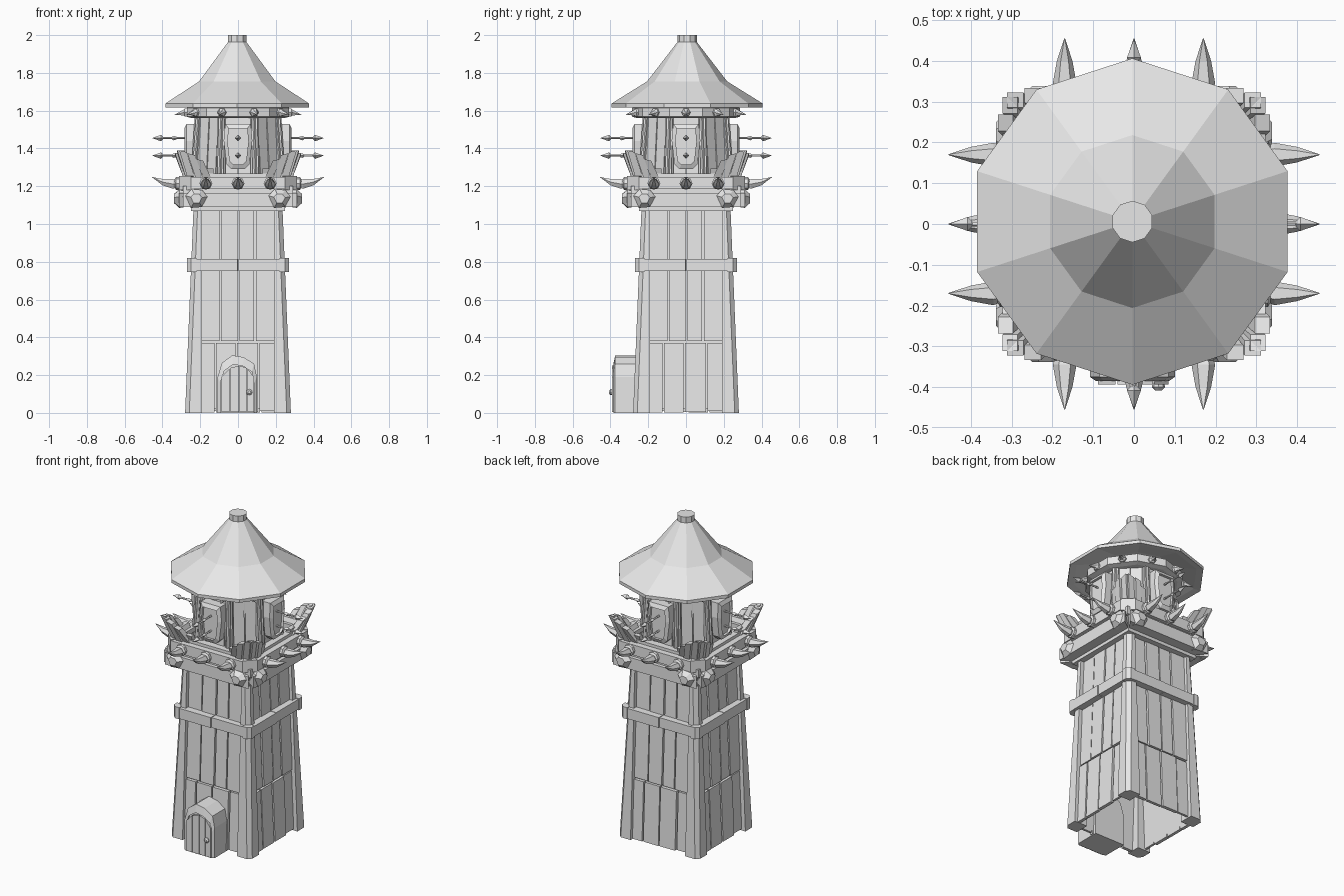
import bpy, bmesh, math, random
from mathutils import Vector, Matrix

if "Cube" in bpy.data.objects:
    bpy.data.objects.remove(bpy.data.objects["Cube"])

random.seed(4)
grey = bpy.data.materials.new("weathered_grey")
grey.diffuse_color = (0.8, 0.8, 0.8, 1)
grey.use_nodes = True
grey.node_tree.nodes["Principled BSDF"].inputs["Base Color"].default_value = grey.diffuse_color


def loft(bm, rings, caps=True):
    """Skin a list of point rings, each ring with the same point count."""
    vs = [[bm.verts.new(p) for p in r] for r in rings]
    n = len(vs[0])
    for a, b in zip(vs, vs[1:]):
        for i in range(n):
            bm.faces.new((a[i], a[(i + 1) % n], b[(i + 1) % n], b[i]))
    if caps:
        bm.faces.new(vs[0][::-1])
        bm.faces.new(vs[-1])


def finish(name, bm, sides=1):
    """Turn the bmesh into an object, repeated around z on the given number of sides."""
    bmesh.ops.recalc_face_normals(bm, faces=bm.faces)
    base = bm.faces[:] + bm.edges[:] + bm.verts[:]
    for k in range(1, sides):
        new = bmesh.ops.duplicate(bm, geom=base)["geom"]
        bmesh.ops.rotate(bm, verts=[v for v in new if isinstance(v, bmesh.types.BMVert)],
                         cent=(0, 0, 0), matrix=Matrix.Rotation(2 * math.pi * k / sides, 3, 'Z'))
    me = bpy.data.meshes.new(name)
    bm.to_mesh(me)
    bm.free()
    me.materials.append(grey)
    ob = bpy.data.objects.new(name, me)
    bpy.context.collection.objects.link(ob)
    return ob


def box(bm, x0, x1, o0, o1, z0, z1):
    """Box on the front side; o is the distance out from the centre."""
    loft(bm, [[(x0, -o0, z), (x1, -o0, z), (x1, -o1, z), (x0, -o1, z)] for z in (z0, z1)])


def circle(r, z, n, a0=0.0):
    return [(r * math.cos(a0 + 2 * math.pi * i / n), r * math.sin(a0 + 2 * math.pi * i / n), z)
            for i in range(n)]


def spike(bm, x, profile, n=6):
    """Pointed rod facing front: profile of (out, z, radius)."""
    loft(bm, [[(x + r * math.cos(2 * math.pi * i / n), -o, z + r * math.sin(2 * math.pi * i / n))
               for i in range(n)] for o, z, r in profile])


def plate(bm, shape, o0, o1, shrink=1.0, cz=0.0):
    """Outline of (x, z) extruded outward, optionally tapered about cz."""
    loft(bm, [[(x, -o0, z) for x, z in shape],
              [(x * shrink, -o1, cz + (z - cz) * shrink) for x, z in shape]])


def half(z):
    return 0.28 - 0.041 * z


# corner posts with chamfered outer edge
bm = bmesh.new()
rings = []
for z in (0.0, 1.1):
    s, i, c = half(z), 0.19, 0.022
    rings.append([(i, -i, z), (i, -s, z), (s - c, -s, z), (s, -s + c, z), (s, -i, z)])
loft(bm, rings)
finish("corner_post", bm, 4)

# inner wall shell
bm = bmesh.new()
loft(bm, [[(sx * (half(z) - 0.04), sy * (half(z) - 0.04), z)
           for sx, sy in ((1, 1), (-1, 1), (-1, -1), (1, -1))] for z in (0.02, 1.1)], caps=False)
finish("wall_core", bm)

# wall planks in two courses
bm = bmesh.new()
for z0, z1, cuts in ((0.0, 0.37, (-0.2, -0.12, -0.008, 0.11, 0.2)),
                     (0.38, 1.1, (-0.2, -0.095, 0.005, 0.09, 0.2))):
    for a, b in zip(cuts, cuts[1:]):
        d = random.uniform(0.018, 0.026)
        lo = z0 + (random.uniform(0, 0.012) if z0 == 0 else 0)
        loft(bm, [[(a + 0.004, -half(z) + 0.04, z), (b - 0.004, -half(z) + 0.04, z),
                   (b - 0.004, -half(z) + d, z), (a + 0.004, -half(z) + d, z)] for z in (lo, z1)])
finish("wall_plank", bm, 4)

# belt beams around the middle
bm = bmesh.new()
box(bm, -0.25, -0.002, 0.20, 0.268, 0.75, 0.815)
box(bm, 0.002, 0.25, 0.20, 0.265, 0.752, 0.815)
loft(bm, [[(0.22, -0.22, z), (0.22, -0.27, z), (0.25, -0.27, z), (0.27, -0.25, z), (0.27, -0.22, z)]
          for z in (0.747, 0.82)])
finish("belt_beam", bm, 4)

# gallery floor with stepped underside
bm = bmesh.new()
for h, z0, z1 in ((0.25, 1.07, 1.12), (0.29, 1.15, 1.2)):
    box(bm, -h, h, -h, h, z0, z1)
finish("gallery_floor", bm)

# gallery lower beams and spiked rail, with a chamfer at each corner
bm = bmesh.new()
for o0, o1, z0, z1, e in ((0.235, 0.312, 1.09, 1.165, 0.29), (0.24, 0.312, 1.185, 1.25, 0.25),
                          (0.22, 0.275, 1.24, 1.268, 0.27)):
    loft(bm, [[(-o0, -o0, z), (o0, -o0, z), (e, -o1, z), (-e, -o1, z)] for z in (z0, z1)])
loft(bm, [[(0.2, -0.2, z), (0.25, -0.312, z), (0.312, -0.25, z)] for z in (1.18, 1.255)])
finish("gallery_beam", bm, 4)

# faceted corner corbels
bm = bmesh.new()
for s in (-1, 1):
    shape = [(s * 0.22 + x, z) for x, z in ((-0.06, 1.15), (-0.025, 1.185), (0.03, 1.18),
                                            (0.06, 1.145), (0.03, 1.09), (-0.03, 1.085))]
    loft(bm, [[(x, -o, z) for x, z in shape] if f == 1 else
              [(s * 0.22 + (x - s * 0.22) * f, -o, 1.135 + (z - 1.135) * f) for x, z in shape]
              for o, f in ((0.25, 0.8), (0.31, 1), (0.338, 0.5))])
finish("corner_corbel", bm, 4)

# large spikes with collars along the rail
bm = bmesh.new()
for x in (-0.17, 0, 0.17):
    spike(bm, x, [(0.30, 1.215, 0.034), (0.328, 1.215, 0.034), (0.335, 1.215, 0.022)], 8)
    spike(bm, x, [(0.32, 1.212, 0.02), (0.345, 1.212, 0.029), (0.40, 1.222, 0.019), (0.455, 1.248, 0.001)])
finish("rail_spike", bm, 4)

# battlement planks fanning outward towards the corners
bm = bmesh.new()
for s in (-1, 1):
    for i, top in enumerate((1.345, 1.375, 1.39)):
        a, b = 0.14 + 0.043 * i, 0.18 + 0.043 * i
        t, o = 0.045, 0.012 * (i == 1)
        loft(bm, [[(s * a, -0.235 - o, 1.24), (s * b, -0.235 - o, 1.24),
                   (s * b, -0.275 - o, 1.24), (s * a, -0.275 - o, 1.24)],
                  [(s * (a + t), -0.285 - o, top - 0.01), (s * (b + t), -0.285 - o, top),
                   (s * (b + t), -0.322 - o, top), (s * (a + t), -0.322 - o, top - 0.01)]])
    # brace behind the planks
    loft(bm, [[(s * x, -o, z) for x, o in ((0.13, p), (0.27, p), (0.27, p + 0.03), (0.13, p + 0.03))]
              for z, p in ((1.26, 0.235), (1.295, 0.25))])
finish("battlement", bm, 4)

# cabin body, eight-sided and narrowing upward
bm = bmesh.new()
loft(bm, [circle(r, z, 8, math.pi / 8) for r, z in ((0.25, 1.19), (0.235, 1.32), (0.225, 1.6))])
finish("cabin_wall", bm)

# cabin posts on every corner and planks on the faces
bm = bmesh.new()
for off in (-0.09, 0.09):
    loft(bm, [[(off * f + dx, -o + dy, z) for dx, dy in ((-0.016, 0.03), (0.016, 0.03),
                                                         (0.016, -0.014), (-0.016, -0.014))]
              for z, f, o in ((1.2, 1.06, 0.232), (1.58, 0.95, 0.208))])
for a, b in ((-0.065, -0.003), (0.003, 0.065)):
    loft(bm, [[(a, -o + 0.02, z), (b, -o + 0.02, z), (b, -o, z), (a, -o, z)]
              for z, o in ((1.2, 0.238), (1.57, 0.214))])
finish("cabin_post", bm, 8)

# window surrounds with a sunken shutter
bm = bmesh.new()
outer = [(-0.068, 1.53), (0.068, 1.53), (0.076, 1.44), (0.06, 1.315), (0.035, 1.29),
         (-0.035, 1.29), (-0.06, 1.315), (-0.076, 1.44)]
inner = [(x * 0.72, 1.41 + (z - 1.41) * 0.8) for x, z in outer]
loft(bm, [[(x, -o, z) for x, z in sh] for sh, o in ((outer, 0.2), (outer, 0.272), (inner, 0.284), (inner, 0.268))])
finish("window", bm, 4)

# arrows stuck in the windows
bm = bmesh.new()
for z in (1.362, 1.455):
    spike(bm, 0, [(0.25, z, 0.006), (0.41, z, 0.006)], 5)
    spike(bm, 0, [(0.395, z, 0.005), (0.408, z, 0.017), (0.452, z, 0.001)], 4)
    spike(bm, 0, [(0.325, z, 0.007), (0.34, z, 0.012), (0.35, z, 0.007)], 4)
finish("arrow", bm, 4)

# ring under the roof
bm = bmesh.new()
loft(bm, [circle(r, z, 10, math.pi / 2) for r, z in ((0.255, 1.56), (0.285, 1.568), (0.285, 1.615), (0.26, 1.63))])
finish("roof_ring", bm)

# small spikes on the ring
bm = bmesh.new()
spike(bm, 0, [(0.25, 1.59, 0.024), (0.282, 1.59, 0.024), (0.29, 1.59, 0.017), (0.335, 1.578, 0.001)])
ob = finish("ring_spike", bm, 10)
ob.rotation_euler.z = math.pi / 10

# ten-sided flared roof with hollow underside
bm = bmesh.new()
loft(bm, [circle(r, z, 10, math.pi / 2) for r, z in
          ((0.22, 1.66), (0.36, 1.625), (0.40, 1.618), (0.40, 1.638), (0.212, 1.755), (0.05, 1.965))])
finish("roof", bm).location = (-0.004, 0.006, 0)

# roof cap
bm = bmesh.new()
loft(bm, [circle(0.051, z, 10, math.pi / 2) for z in (1.945, 2.0)])
finish("roof_cap", bm).location = (-0.004, 0.006, 0)

# porch with a faceted arch
bm = bmesh.new()
arch = [(-0.108, 0), (-0.108, 0.19), (-0.085, 0.265), (-0.03, 0.305), (0.03, 0.295),
        (0.085, 0.26), (0.1, 0.19), (0.1, 0)]
opening = [(x * 0.86, z * 0.84) for x, z in arch]
loft(bm, [[(x, -o, z) for x, z in sh] for sh, o in
          ((arch, 0.22), (arch, 0.375), (opening, 0.385), (opening, 0.375))])
finish("porch", bm)

# door planks, bands and knob
bm = bmesh.new()
for a, b, t0, t1 in ((-0.088, -0.045, 0.19, 0.235), (-0.04, 0.004, 0.238, 0.25),
                     (0.009, 0.045, 0.25, 0.238), (0.05, 0.084, 0.235, 0.19)):
    plate(bm, [(a, 0.005), (b, 0.005), (b, t1), (a, t0)], 0.36, 0.393)
spike(bm, 0.06, [(0.385, 0.11, 0.014), (0.40, 0.11, 0.016), (0.408, 0.11, 0.008)], 8)
finish("door", bm)
